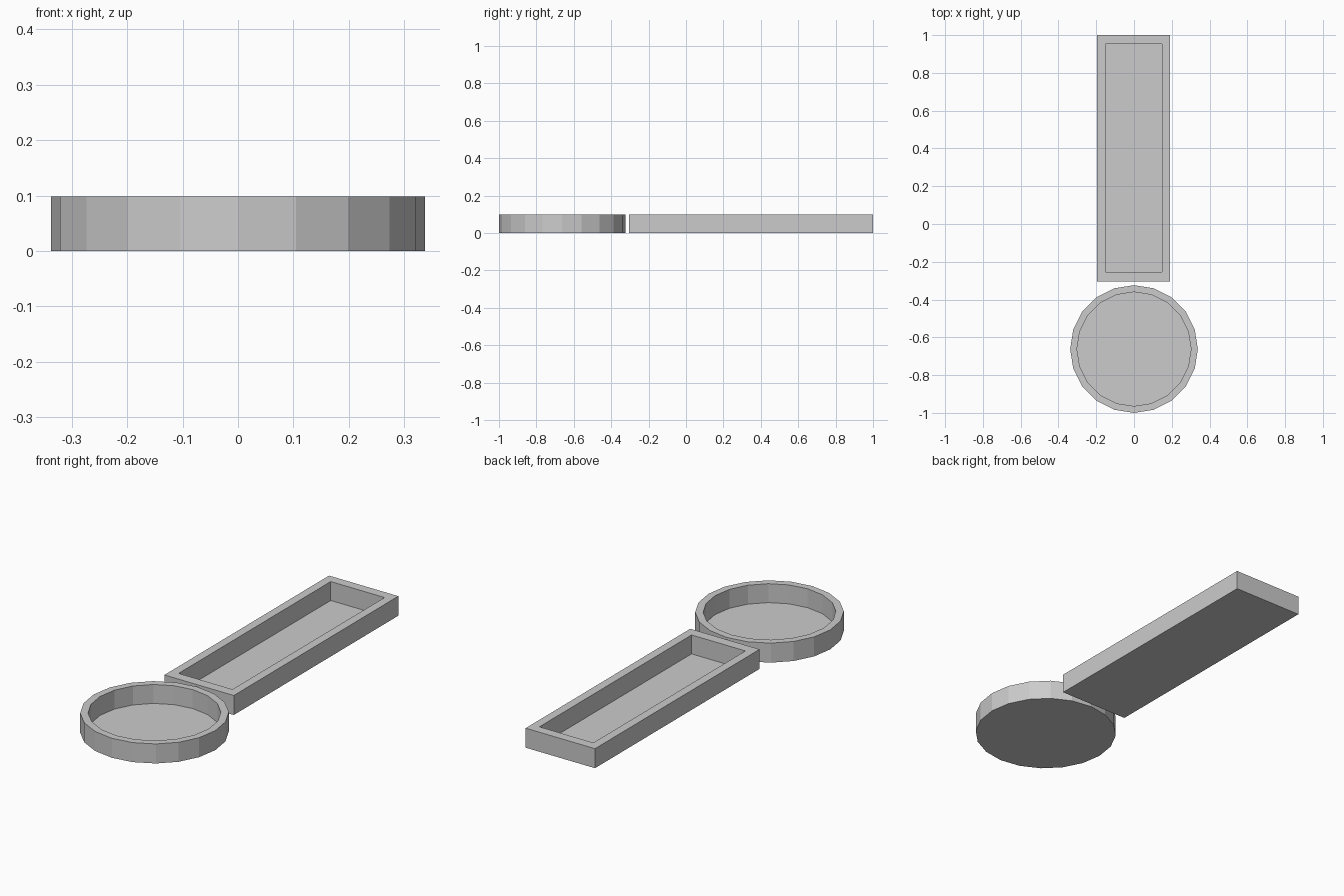
import bpy
from math import sin, cos, pi

if "Cube" in bpy.data.objects:
    bpy.data.objects.remove(bpy.data.objects["Cube"])

HEIGHT = 0.098
FLOOR = 0.003


def make_tray(name, outer, inner):
    """Open tray from matching outer and inner outlines (counter-clockwise)."""
    n = len(outer)
    rings = [(outer, 0.0), (outer, HEIGHT), (inner, HEIGHT), (inner, FLOOR)]
    verts = [(x, y, z) for pts, z in rings for x, y in pts]
    faces = [tuple(reversed(range(n))), tuple(range(3 * n, 4 * n))]
    for r in range(3):
        for i in range(n):
            j = (i + 1) % n
            faces.append((r * n + i, r * n + j, (r + 1) * n + j, (r + 1) * n + i))
    mesh = bpy.data.meshes.new(name)
    mesh.from_pydata(verts, [], faces)
    mesh.update()
    obj = bpy.data.objects.new(name, mesh)
    bpy.context.collection.objects.link(obj)
    return obj


def circle(radius, cy, sides=20):
    return [(radius * cos(2 * pi * i / sides), cy + radius * sin(2 * pi * i / sides))
            for i in range(sides)]


def rectangle(x0, x1, y0, y1):
    return [(x0, y0), (x1, y0), (x1, y1), (x0, y1)]


# Round tray at the front
make_tray("round_tray", circle(0.338, -0.662), circle(0.302, -0.662))

# Long rectangular tray behind it
make_tray("long_tray", rectangle(-0.195, 0.19, -0.305, 1.0),
          rectangle(-0.152, 0.147, -0.254, 0.952))
